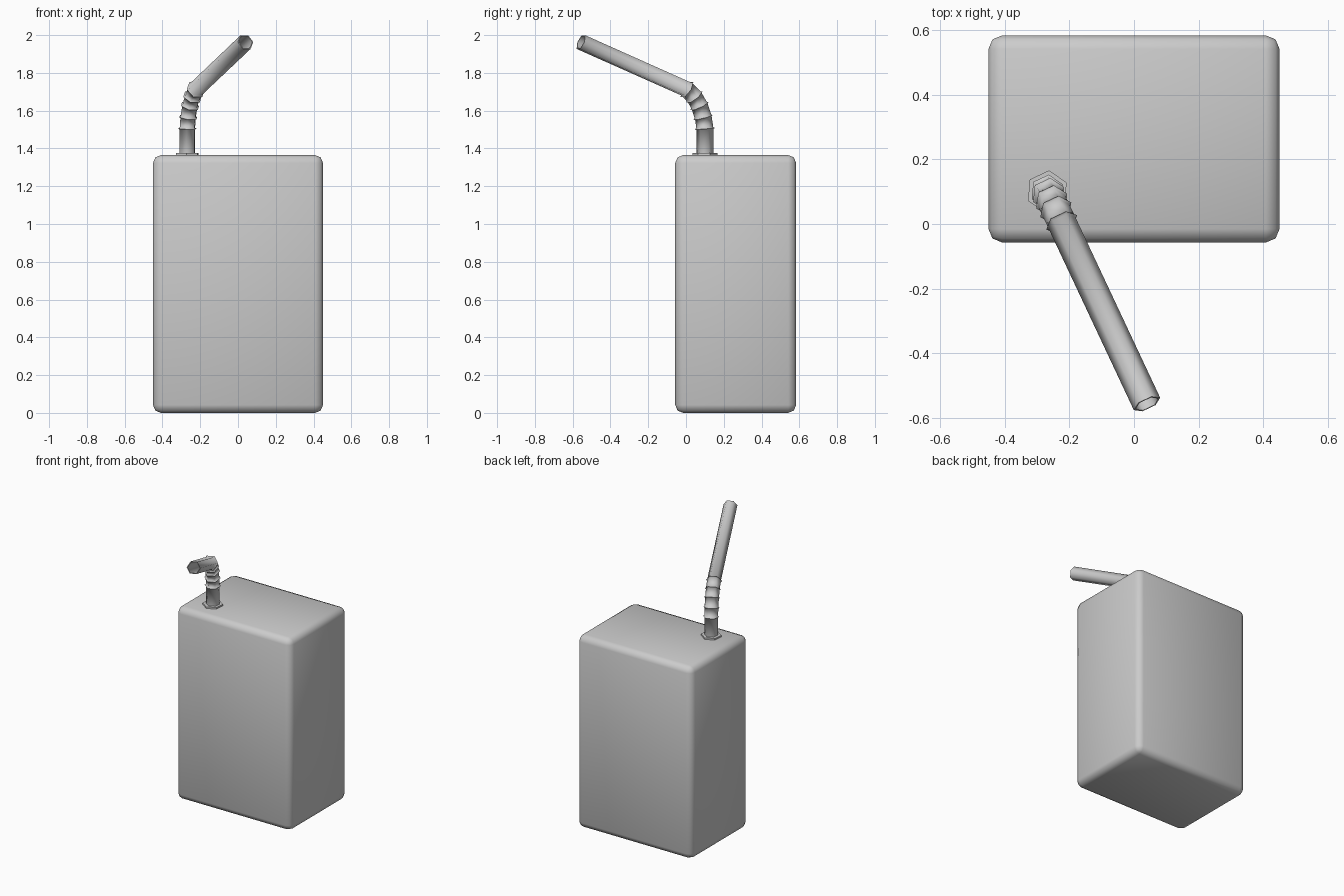
import bpy, bmesh, math
from mathutils import Vector

cube = bpy.data.objects.get("Cube")
if cube:
    bpy.data.objects.remove(cube, do_unlink=True)

grey = bpy.data.materials.new("plain grey")
grey.use_nodes = True
GREY = (0.6, 0.6, 0.6, 1)
grey.diffuse_color = GREY
grey.node_tree.nodes["Principled BSDF"].inputs["Base Color"].default_value = GREY


def finish(name, bm, angle):
    bmesh.ops.recalc_face_normals(bm, faces=bm.faces)
    mesh = bpy.data.meshes.new(name)
    bm.to_mesh(mesh)
    bm.free()
    mesh.materials.append(grey)
    obj = bpy.data.objects.new(name, mesh)
    bpy.context.collection.objects.link(obj)
    bpy.ops.object.select_all(action='DESELECT')
    bpy.context.view_layer.objects.active = obj
    obj.select_set(True)
    bpy.ops.object.shade_smooth_by_angle(angle=math.radians(angle))
    return obj


# Carton with rounded edges
bm = bmesh.new()
bmesh.ops.create_cube(bm, size=1)
for v in bm.verts:
    v.co = Vector((v.co.x * 0.9, v.co.y * 0.64 + 0.263, (v.co.z + 0.5) * 1.365))
bmesh.ops.bevel(bm, geom=bm.edges[:], offset=0.042, segments=2, profile=0.5,
                affect='EDGES')
finish("carton", bm, 60)

# The straw bends within the vertical plane through "lean"
BASE = Vector((-0.268, 0.1, 0))
lean = Vector((0.425, -0.905, 0)).normalized()
up = Vector((0, 0, 1))
side = lean.cross(up)


def sweep(name, stations, angle):
    """Skin six-sided rings given as (centre, tangent, radius)."""
    bm = bmesh.new()
    rings = []
    for centre, tangent, radius in stations:
        across = tangent.cross(side)
        ring = []
        for k in range(6):
            a = k * math.tau / 6
            ring.append(bm.verts.new(
                centre + radius * (math.cos(a) * side + math.sin(a) * across)))
        rings.append(ring)
    for a, b in zip(rings, rings[1:]):
        for k in range(6):
            j = (k + 1) % 6
            bm.faces.new((a[k], a[j], b[j], b[k]))
    bm.faces.new(rings[0])
    bm.faces.new(rings[-1])
    return finish(name, bm, angle)


# Straw path as (distance along the lean, height)
path = [BASE + lean * s + up * z for s, z in (
    (0, 1.36), (0, 1.505), (0.01, 1.565), (0.032, 1.625), (0.062, 1.672),
    (0.105, 1.712), (0.725, 1.963))]
R, WALL, RIDGE = 0.045, 0.006, 0.008
stations = [(path[0], up, R)]
for before, here, after in zip(path, path[1:], path[2:]):
    t = ((here - before).normalized() + (after - here).normalized()).normalized()
    # Thin raised ridge at every joint of the bend
    for step, radius in ((-0.005, R), (0, R + RIDGE), (0.005, R)):
        stations.append((here + t * step, t, radius))

# Open mouth with an inner wall running back to the bend
end = (path[-1] - path[-2]).normalized()
stations += [(path[-1], end, R), (path[-1], end, R - WALL),
             (path[-2] + end * 0.03, end, R - WALL)]
sweep("straw", stations, 65)

# Collar where the straw enters the carton
sweep("straw_collar", [(BASE + up * 1.355, up, 0.066),
                       (BASE + up * 1.376, up, 0.066)], 30)
